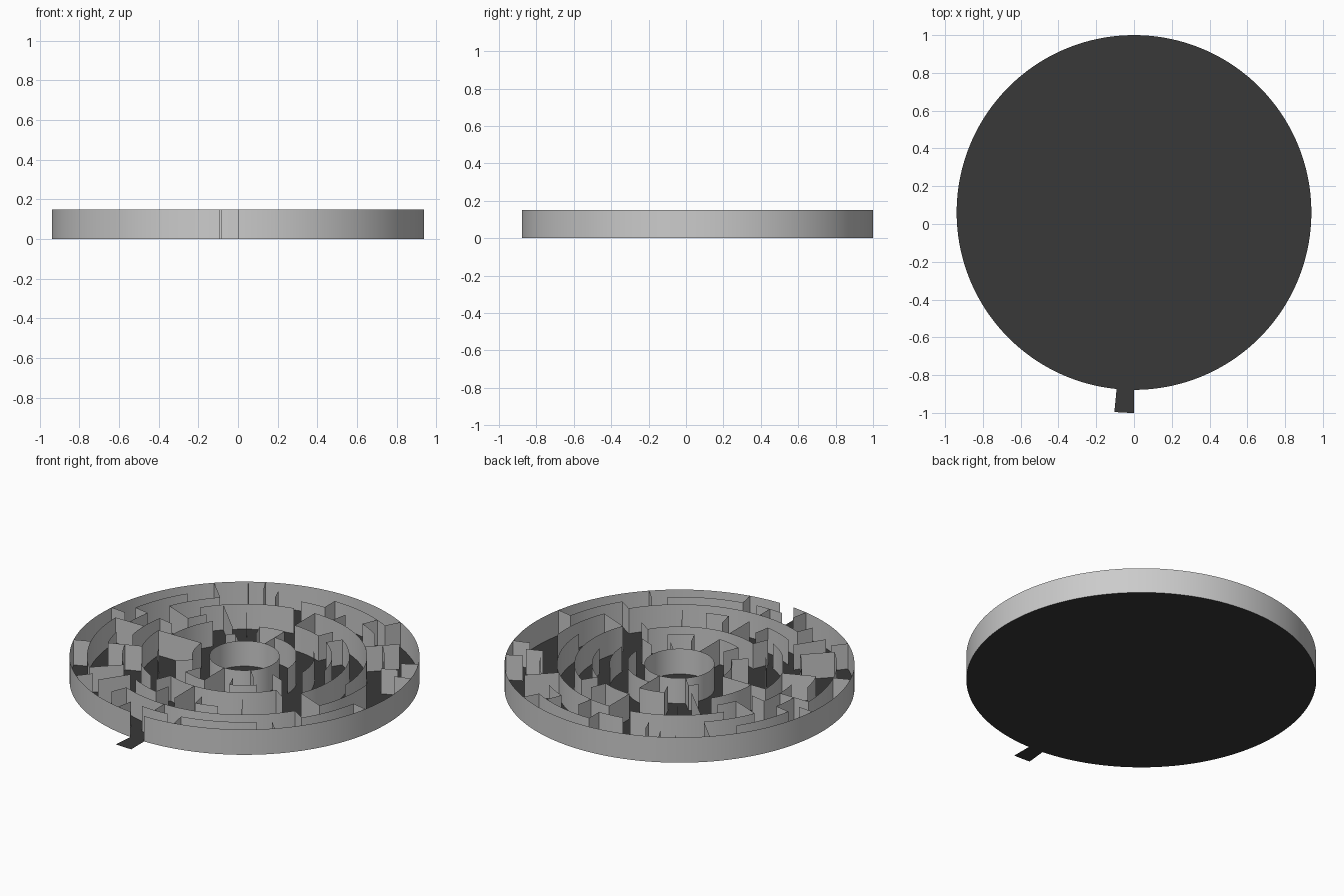
import bpy, bmesh, math

if "Cube" in bpy.data.objects:
    bpy.data.objects.remove(bpy.data.objects["Cube"])

PITCH = 0.0939            # ring spacing
R_OUT = PITCH * 10
CY = 1 - R_OUT            # disc centre in y
H = 0.15                  # wall height
CELL = math.tau / 64      # angular cell
SUB = 4                   # segments per cell


def pt(r, u, z=0.0):
    a = u * CELL
    return (r * math.cos(a), CY + r * math.sin(a), z)


def finish(name, bm, colour=None):
    me = bpy.data.meshes.new(name)
    bm.to_mesh(me)
    bm.free()
    ob = bpy.data.objects.new(name, me)
    bpy.context.collection.objects.link(ob)
    if colour:
        m = bpy.data.materials.new(name + "_colour")
        m.diffuse_color = colour
        m.use_nodes = True
        m.node_tree.nodes["Principled BSDF"].inputs["Base Color"].default_value = m.diffuse_color
        me.materials.append(m)
    for p in me.polygons:
        p.use_smooth = True


def arc_wall(bm, r, start, length):
    steps = [start + i / SUB for i in range(length * SUB + 1)]
    cols = [(bm.verts.new(pt(r, u)), bm.verts.new(pt(r, u, H))) for u in steps]
    for a, b in zip(cols, cols[1:]):
        bm.faces.new((a[0], b[0], b[1], a[1]))


# hub ring, and outer rim with the entrance gap at the front
for name, r, start, length in (("hub_wall", PITCH * 2, 0, 64), ("outer_rim", R_OUT, 48, 63)):
    bm = bmesh.new()
    arc_wall(bm, r, start, length)
    bmesh.ops.remove_doubles(bm, verts=bm.verts, dist=1e-5)
    finish(name, bm)

# curved passages: ring -> (start cell, end cell), counter-clockwise from +x
arcs = {
    3: [(0, 4), (8, 16), (24, 26), (32, 40)],
    4: [(0, 8), (16, 20), (44, 48), (52, 56)],
    5: [(2, 10), (12, 16), (26, 32), (36, 40), (44, 58)],
    6: [(-4, 10), (26, 28), (32, 36), (40, 43)],
    7: [(0, 16), (18, 26), (30, 34), (36, 40), (43, 46), (50, 52)],
    8: [(-4, 1), (5, 8), (10, 12), (16, 18), (24, 28), (30, 32), (34, 36), (44, 58)],
    9: [(11, 16), (26, 30), (32, 40), (47, 49), (50, 55), (58, 62)],
}
for ring, spans in arcs.items():
    bm = bmesh.new()
    for a, b in spans:
        arc_wall(bm, ring * PITCH, a, b - a)
    finish(f"ring_wall_{ring}", bm)

# straight walls: inner ring -> angles, each one ring deep
spokes = {
    2: [16, 24, 48, 56],
    3: [16, 20, 32, 40, 44, 48, 52, 60],
    4: [24, 32],
    5: [10, 12, 16, 22, 24, 32, 44, 48, 54, 58],
    6: [16, 22, 24, 28, 30, 36, 46, 48, 50, 54, 60],
    7: [8, 14, 28, 32, 36, 40, 42, 54, 60],
    8: [4, 8, 12, 16, 20, 24, 30, 32, 40, 42, 44, 48, 58],
    9: [3, 5, 11, 21, 22, 24, 31, 36, 41, 46, 50, 56, 62],
}
bm = bmesh.new()
for ring, angles in spokes.items():
    a, b = ring * PITCH, (ring + 1) * PITCH
    for u in angles:
        bm.faces.new([bm.verts.new(p) for p in (pt(a, u), pt(b, u), pt(b, u, H), pt(a, u, H))])
finish("radial_walls", bm)

# dark floor disc
DARK = (0.04, 0.04, 0.04, 1)
bm = bmesh.new()
bm.faces.new([bm.verts.new(pt(R_OUT, i / SUB)) for i in range(64 * SUB)])
finish("floor", bm, DARK)

# entrance tab, one cell wide
bm = bmesh.new()
rows = [(bm.verts.new(pt(R_OUT, 47 + i / SUB)), bm.verts.new(pt(1 + CY, 47 + i / SUB)))
        for i in range(SUB + 1)]
for a, b in zip(rows, rows[1:]):
    bm.faces.new((a[0], a[1], b[1], b[0]))
finish("entrance_tab", bm, DARK)
